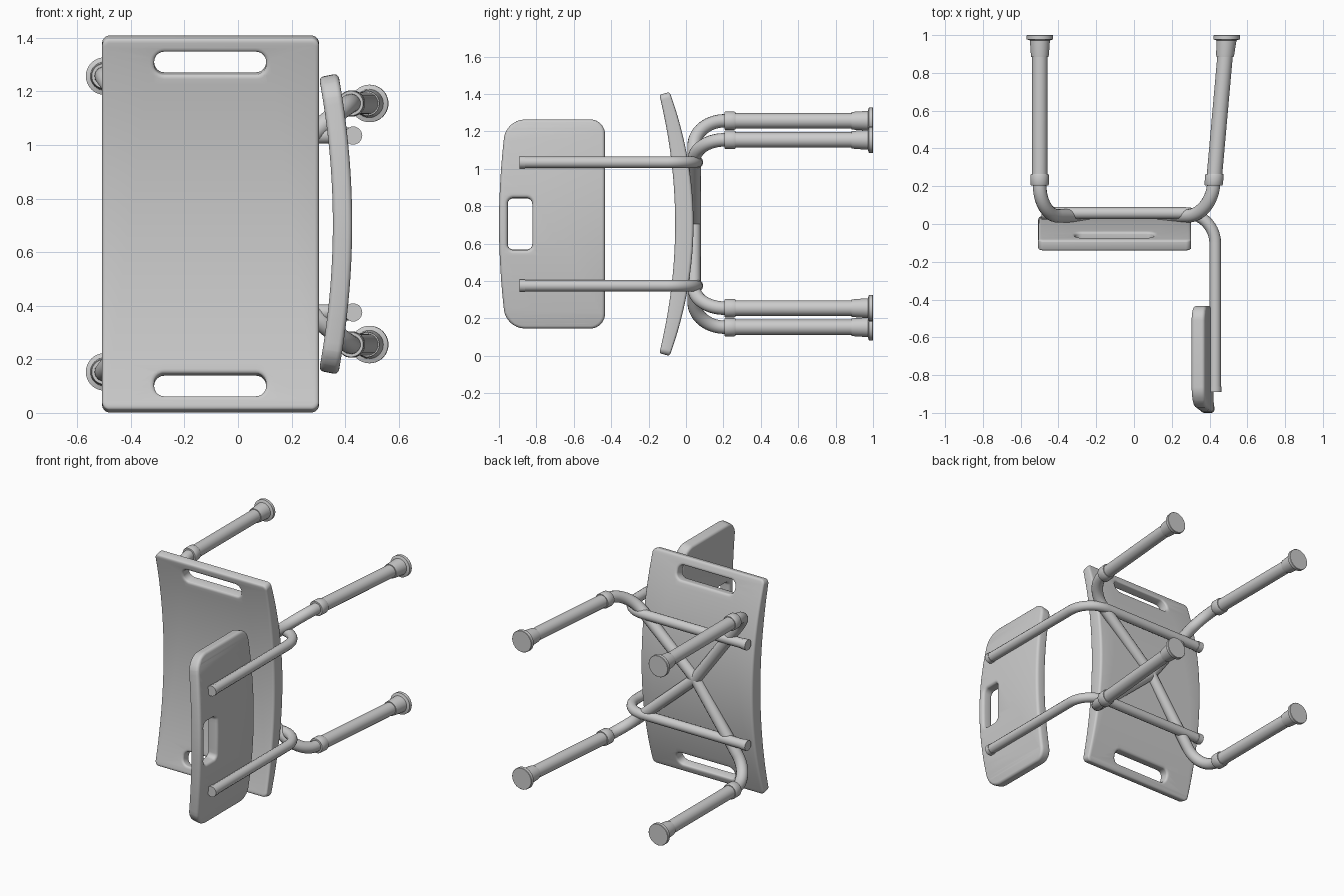
import bpy, bmesh, math
from mathutils import Vector

if "Cube" in bpy.data.objects:
    bpy.data.objects.remove(bpy.data.objects["Cube"])

MID = 0.705  # mirror height of the whole model


def fillet(pts, dists, closed=False, n=8):
    """Round the corners of a polyline with cubic arcs."""
    pts = [Vector(p) for p in pts]
    out = []
    for i, p in enumerate(pts):
        if not closed and i in (0, len(pts) - 1):
            out.append(p)
            continue
        a = p + (pts[i - 1] - p).normalized() * dists[i]
        b = p + (pts[(i + 1) % len(pts)] - p).normalized() * dists[i]
        h1, h2 = a.lerp(p, 0.55), b.lerp(p, 0.55)
        for k in range(n + 1):
            t = k / n
            s = 1 - t
            out.append(a * s**3 + h1 * 3 * s * s * t + h2 * 3 * s * t * t + b * t**3)
    return out


def add_spline(cu, pts, closed):
    sp = cu.splines.new('POLY')
    sp.points.add(len(pts) - 1)
    for q, p in zip(sp.points, pts):
        q.co = (*p, 1)
    sp.use_cyclic_u = closed


def curve_to_bmesh(cu):
    ob = bpy.data.objects.new("temp_curve", cu)
    bpy.context.collection.objects.link(ob)
    dg = bpy.context.evaluated_depsgraph_get()
    me = bpy.data.meshes.new_from_object(ob.evaluated_get(dg))
    bm = bmesh.new()
    bm.from_mesh(me)
    bpy.data.objects.remove(ob)
    bpy.data.meshes.remove(me)
    bmesh.ops.remove_doubles(bm, verts=bm.verts, dist=1e-5)
    return bm


def finish(bm, name, angle=35):
    bmesh.ops.recalc_face_normals(bm, faces=bm.faces)
    me = bpy.data.meshes.new(name)
    bm.to_mesh(me)
    bm.free()
    ob = bpy.data.objects.new(name, me)
    bpy.context.collection.objects.link(ob)
    bpy.ops.object.select_all(action='DESELECT')
    ob.select_set(True)
    bpy.context.view_layer.objects.active = ob
    bpy.ops.object.shade_smooth_by_angle(angle=math.radians(angle))
    return ob


def tube(name, pts, r):
    cu = bpy.data.curves.new(name, 'CURVE')
    cu.dimensions = '3D'
    cu.bevel_depth = r
    cu.bevel_resolution = 5
    cu.use_fill_caps = True
    add_spline(cu, pts, False)
    return finish(curve_to_bmesh(cu), name, 50)


def lathe(name, profile, centre, seg=32):
    """Rings (y, radius) in the xz plane; centre(y) gives the axis."""
    bm = bmesh.new()
    rings = []
    for y, r in profile:
        cx, cz = centre(y)
        rings.append([bm.verts.new((cx + r * math.cos(a), y, cz + r * math.sin(a)))
                      for a in (2 * math.pi * k / seg for k in range(seg))])
    for r0, r1 in zip(rings, rings[1:]):
        for k in range(seg):
            j = (k + 1) % seg
            bm.faces.new((r0[k], r0[j], r1[j], r1[k]))
    bm.faces.new(rings[0])
    bm.faces.new(rings[-1])
    return finish(bm, name)


def rect(u0, u1, v0, v1, r):
    return fillet([(u0, v0, 0), (u1, v0, 0), (u1, v1, 0), (u0, v1, 0)], [r] * 4, True)


def panel(name, loops, thick, bevel, half, bend):
    """Flat rounded plate with slots, sliced along its length, then bent."""
    cu = bpy.data.curves.new(name, 'CURVE')
    cu.dimensions = '2D'
    cu.fill_mode = 'BOTH'
    cu.extrude = thick / 2 - bevel
    cu.bevel_depth = bevel
    cu.bevel_resolution = 3
    for lp in loops:
        add_spline(cu, lp, True)
    bm = curve_to_bmesh(cu)
    for k in range(1, 40):
        v = half * (k / 20 - 1) + 0.0003
        bmesh.ops.bisect_plane(bm, geom=bm.verts[:] + bm.edges[:] + bm.faces[:],
                               plane_co=(0, v, 0), plane_no=(0, 1, 0), dist=1e-5)
    for vert in bm.verts:
        vert.co = bend(*vert.co)
    return finish(bm, name)


# seat: dished, thinner towards the ends, with two grip slots
def bend_seat(u, v, w):
    q = (v / 0.7) ** 2
    front, back = -0.058 - 0.085 * q, 0.04 - 0.128 * q
    f = w / 0.1 + 0.5
    return (u, front + (back - front) * f, MID + v + 0.15 * w * v / 0.7)


b = 0.016
loops = [rect(-0.507 + b, 0.302 - b, -0.698 + b, 0.698 - b, 0.012)]
for s in (-1, 1):
    v0, v1 = sorted((s * 0.562, s * 0.648))
    loops.append(rect(-0.313 - b, 0.105 + b, v0 - b, v1 + b, 0.038 + b))
panel("seat", loops, 0.1, b, 0.7, bend_seat)


# backrest: curved plate with one slot
def bend_back(u, v, w):
    q = (v / 0.555) ** 2
    return (0.39 - 0.052 * q + w, u, MID + v + 0.2 * w * v / 0.555)


b = 0.018
h = 0.555 - b
outline = fillet([(-1 + b, -0.2, 0), (-0.965 + b, -h, 0), (-0.433 - b, -h, 0),
                  (-0.433 - b, h, 0), (-0.965 + b, h, 0), (-1 + b, 0.2, 0)],
                 [0.19, 0.085, 0.06, 0.06, 0.085, 0.19], True)
panel("backrest", [outline, rect(-0.953 - b, -0.822 + b, -0.138 - b, 0.138 + b, 0.03 + b)],
      0.072, b, 0.555, bend_back)

FOOT = [(0.205, 0.036), (0.205, 0.046), (0.21, 0.049), (0.258, 0.049), (0.265, 0.046),
        (0.265, 0.041), (0.885, 0.041), (0.885, 0.046), (0.9, 0.048), (0.972, 0.053),
        (0.978, 0.07), (0.998, 0.07), (1.0, 0.068)]

for s, level in ((1, "upper"), (-1, "lower")):
    # crossing leg frame: bent tube from the centre to each leg
    for side, x0, x1, dz in (("left", -0.5, -0.498, 0.552), ("right", 0.407, 0.492, 0.45)):
        z = MID + s * dz

        def axis(y, x0=x0, x1=x1, z=z):
            return x0 + (x1 - x0) * (y - 0.045) / 0.955, z

        path = fillet([(-0.1, 0.043, MID), (x0, 0.043, z), (axis(0.3)[0], 0.3, z)],
                      [0, 0.165, 0], n=14)
        tube(f"{side}_{level}_leg_frame", path, 0.036)
        # sleeve with collar and rubber foot
        lathe(f"{side}_{level}_leg_sleeve", FOOT, axis)

    # bar running under the seat and bending forward to the backrest
    z = MID + s * 0.33
    bar = fillet([(0.43, -0.885, z), (0.43, 0.058, z), (-0.48, 0.058, z)], [0, 0.16, 0], n=14)
    tube(f"{level}_back_bar", bar, 0.031)
    # end plugs
    tube(f"{level}_bar_front_plug", [(0.43, -0.89, z), (0.43, -0.86, z)], 0.034)
    tube(f"{level}_bar_seat_plug", [(-0.49, 0.058, z), (-0.455, 0.058, z)], 0.034)
